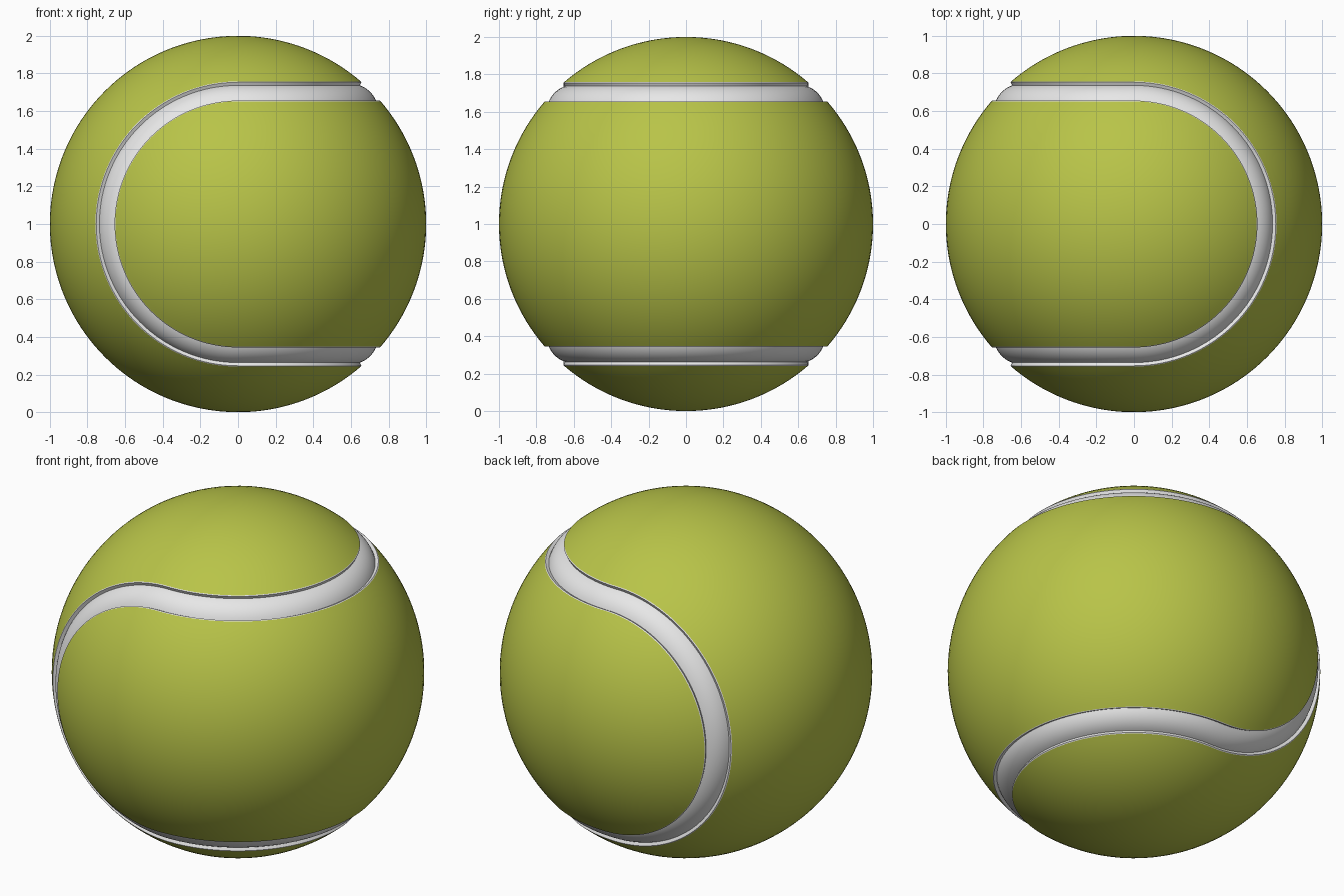
import bpy, bmesh, math

if "Cube" in bpy.data.objects:
    bpy.data.objects.remove(bpy.data.objects["Cube"])

HALF = math.radians(45)
W = 0.075      # angular half width of the seam
SEGS = 64      # steps along each semicircular seam arc


def material(name, rgb):
    m = bpy.data.materials.new(name)
    m.diffuse_color = (*rgb, 1)
    m.use_nodes = True
    m.node_tree.nodes["Principled BSDF"].inputs["Base Color"].default_value = m.diffuse_color
    return m


felt_mat = material("yellow green felt", (0.48, 0.55, 0.065))
seam_mat = material("white seam", (0.8, 0.8, 0.8))


def sweep(name, profile, mat):
    """Sweep (angle from seam line, radius) along the four semicircles of the ball curve.
    The +x half uses poles on z, the -x half uses poles on y; they meet at x = 0."""
    bm = bmesh.new()
    for half in (1, -1):
        for side in (1, -1):
            rows = []
            for d, r in profile:
                lat = side * (HALF + half * d)
                row = []
                for i in range(SEGS + 1):
                    lon = math.pi * (i / SEGS - 0.5)
                    x = half * r * math.cos(lat) * math.cos(lon)
                    a = r * math.cos(lat) * math.sin(lon)
                    b = r * math.sin(lat)
                    y, z = (a, b) if half == 1 else (b, a)
                    row.append(bm.verts.new((x, y, z + 1)))
                rows.append(row)
            for p, q in zip(rows, rows[1:]):
                for i in range(SEGS):
                    bm.faces.new((p[i], p[i + 1], q[i + 1], q[i]))
    bmesh.ops.remove_doubles(bm, verts=bm.verts, dist=1e-5)
    bmesh.ops.dissolve_degenerate(bm, edges=bm.edges, dist=1e-6)
    # every face points away from the ball centre
    for f in bm.faces:
        c = f.calc_center_median()
        c.z -= 1
        if f.normal.dot(c) < 0:
            f.normal_flip()
    bm.normal_update()
    me = bpy.data.meshes.new(name)
    bm.to_mesh(me)
    bm.free()
    me.materials.append(mat)
    ob = bpy.data.objects.new(name, me)
    bpy.context.collection.objects.link(ob)
    bpy.ops.object.select_all(action='DESELECT')
    ob.select_set(True)
    bpy.context.view_layer.objects.active = ob
    bpy.ops.object.shade_smooth_by_angle(angle=math.radians(35))
    return ob


# two interlocking felt panels, one on each side of the seam
N = 22
for name, s in (("felt_panel_right", -1), ("felt_panel_left", 1)):
    sweep(name, [(s * (W + (HALF - W) * i / N), 1.0) for i in range(N + 1)], felt_mat)

# recessed seam: thin lip, wall, gently domed floor
edge = [(W, 1.0), (W - 0.006, 0.999), (W - 0.011, 0.981)]
floor = [(0.064 * t / 5, 0.993 - 0.012 * (t / 5) ** 2) for t in range(-4, 5)]
sweep("seam", [(-d, r) for d, r in edge] + floor + edge[::-1], seam_mat)
